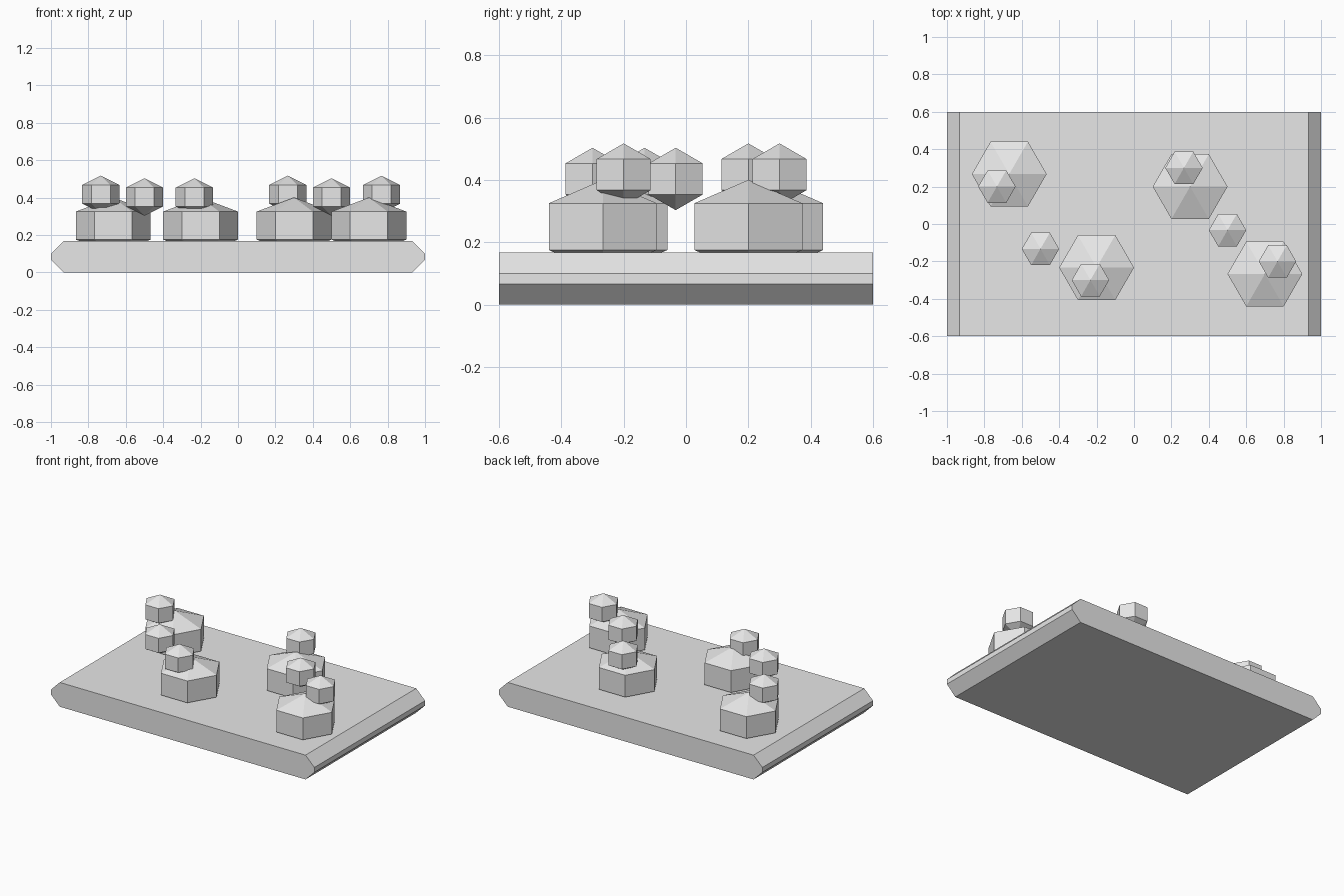
import bpy, bmesh, math

cube = bpy.data.objects.get("Cube")
if cube:
    bpy.data.objects.remove(cube, do_unlink=True)

# Single plain grey material
grey = bpy.data.materials.new("light_grey")
grey.use_nodes = True
grey.diffuse_color = (0.8, 0.8, 0.8, 1)
grey.node_tree.nodes["Principled BSDF"].inputs["Base Color"].default_value = (0.8, 0.8, 0.8, 1)


def add_object(name, bm, location):
    bmesh.ops.recalc_face_normals(bm, faces=bm.faces[:])
    mesh = bpy.data.meshes.new(name)
    bm.to_mesh(mesh)
    bm.free()
    mesh.materials.append(grey)
    obj = bpy.data.objects.new(name, mesh)
    obj.location = location
    bpy.context.collection.objects.link(obj)
    return obj


def slab(name, half_x, half_y, height, chamfer):
    """Board with chamfered long edges at both ends, extruded along y."""
    inner = half_x - chamfer
    right = [(inner, 0), (half_x, chamfer), (half_x, height - chamfer), (inner, height)]
    profile = right + [(-x, z) for x, z in reversed(right)]
    bm = bmesh.new()
    face = bm.faces.new([bm.verts.new((x, -half_y, z)) for x, z in profile])
    new = bmesh.ops.extrude_face_region(bm, geom=[face])["geom"]
    moved = [v for v in new if isinstance(v, bmesh.types.BMVert)]
    bmesh.ops.translate(bm, verts=moved, vec=(0, 2 * half_y, 0))
    return add_object(name, bm, (0, 0, 0))


def crystal(name, location, radius, half_body, cone):
    """Hexagonal prism closed by a shallow pyramid above and below."""
    bm = bmesh.new()
    angles = [math.tau * i / 6 for i in range(6)]
    rings = [[bm.verts.new((radius * math.cos(a), radius * math.sin(a), z)) for a in angles]
             for z in (-half_body, half_body)]
    tips = [bm.verts.new((0, 0, s * (half_body + cone))) for s in (-1, 1)]
    for i in range(6):
        j = (i + 1) % 6
        bm.faces.new((rings[0][i], rings[0][j], rings[1][j], rings[1][i]))
        for ring, tip in zip(rings, tips):
            bm.faces.new((ring[i], ring[j], tip))
    return add_object(name, bm, location)


# Base board
slab("base_board", 1.0, 0.6, 0.1667, 0.0667)

# Large hexagonal blocks, slightly sunk into the board
for n, (x, y) in enumerate([(-0.667, 0.267), (-0.2, -0.233), (0.3, 0.2), (0.7, -0.267)], 1):
    crystal(f"large_block_{n}", (x, y, 0.25), 0.2, 0.075, 0.075)

# Small hexagonal blocks: higher ones and lower ones
high, low = 0.417, 0.403
small = [(-0.733, 0.2, high), (0.267, 0.3, high), (0.767, -0.2, high),
         (-0.5, -0.133, low), (-0.233, -0.3, low), (0.5, -0.033, low)]
for n, place in enumerate(small, 1):
    crystal(f"small_block_{n}", place, 0.1, 0.05, 0.05)
